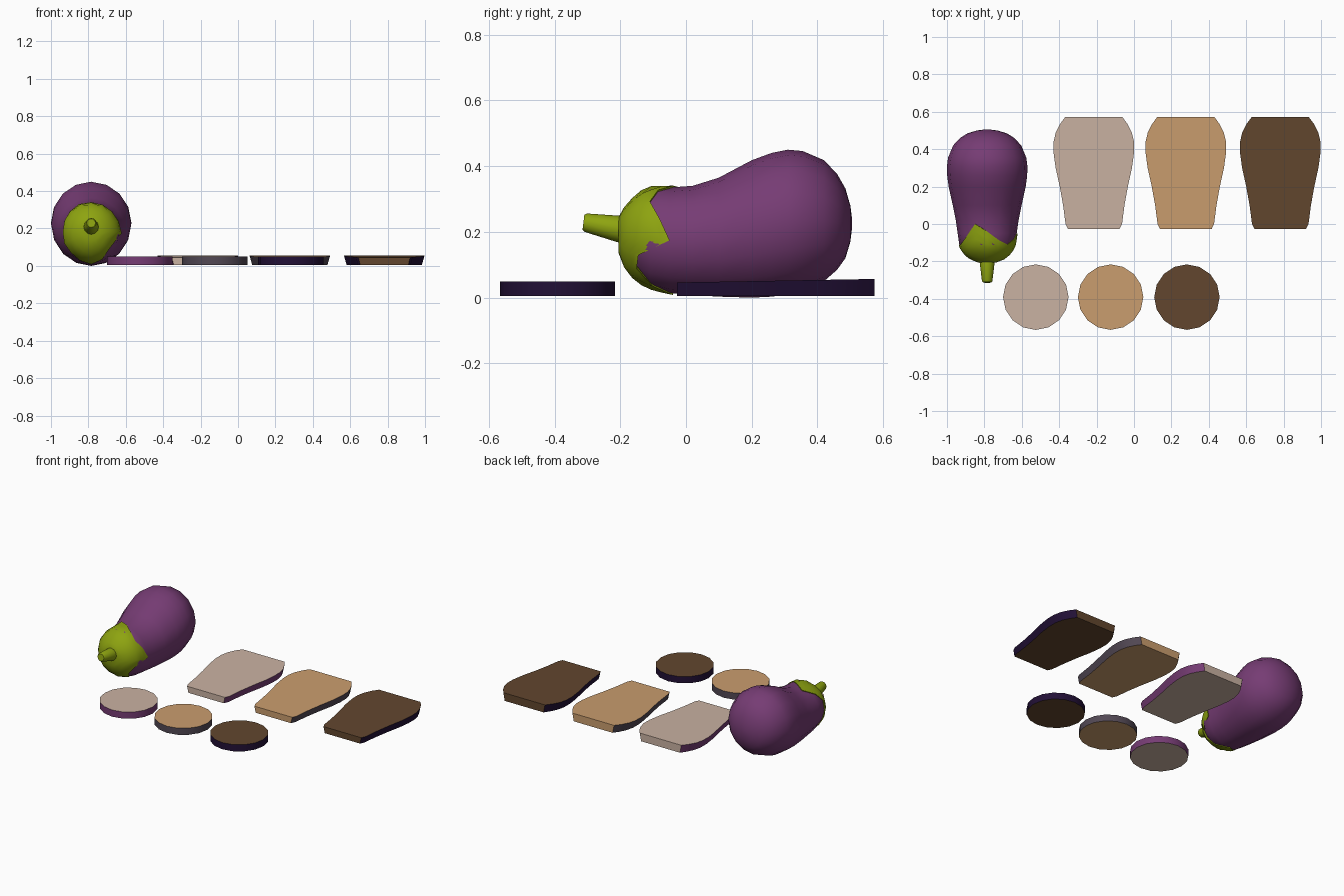
import bpy, bmesh, math

if "Cube" in bpy.data.objects:
    bpy.data.objects.remove(bpy.data.objects["Cube"])

def mat(name, rgb):
    m = bpy.data.materials.new(name)
    lin = [((c / 255 + 0.055) / 1.055) ** 2.4 if c > 10 else c / 255 / 12.92 for c in rgb]
    m.diffuse_color = (*lin, 1)
    m.use_nodes = True
    m.node_tree.nodes["Principled BSDF"].inputs["Base Color"].default_value = m.diffuse_color
    return m

PURPLE = mat("purple_skin", (118, 60, 116))
GREEN = mat("stem_green", (142, 164, 16))
RAW = mat("raw_flesh", (202, 178, 162))
COOKED = mat("cooked_flesh", (202, 157, 110))
BURNT = mat("burnt_flesh", (98, 70, 46))
GREY = mat("cooked_skin", (82, 72, 84))
INDIGO = mat("burnt_skin", (34, 16, 54))

def finish(name, bm, mats, angle=40):
    bmesh.ops.recalc_face_normals(bm, faces=bm.faces[:])
    me = bpy.data.meshes.new(name)
    bm.to_mesh(me)
    bm.free()
    for m in mats:
        me.materials.append(m)
    ob = bpy.data.objects.new(name, me)
    bpy.context.collection.objects.link(ob)
    bpy.ops.object.select_all(action='DESELECT')
    ob.select_set(True)
    bpy.context.view_layer.objects.active = ob
    bpy.ops.object.shade_smooth_by_angle(angle=math.radians(angle))
    return ob

def loft(rings, cap_end=True):
    bm = bmesh.new()
    vs = [[bm.verts.new(p) for p in r] for r in rings]
    n = len(rings[0])
    for a, b in zip(vs, vs[1:]):
        for i in range(n):
            bm.faces.new((a[i], a[(i + 1) % n], b[(i + 1) % n], b[i]))
    bm.faces.new(vs[0])
    if cap_end:
        bm.faces.new(vs[-1])
    return bm

N, CX = 16, -0.785
# fruit profile: y, half width, bottom z, top z
PROFILE = [(-0.205, 0.045, 0.14, 0.24), (-0.19, 0.085, 0.10, 0.268), (-0.17, 0.112, 0.07, 0.292),
           (-0.14, 0.136, 0.045, 0.32), (-0.11, 0.149, 0.03, 0.334), (-0.05, 0.158, 0.014, 0.335),
           (0.02, 0.168, 0.008, 0.34), (0.10, 0.184, 0.003, 0.365), (0.20, 0.206, 0.0, 0.418),
           (0.26, 0.214, 0.003, 0.44), (0.31, 0.215, 0.01, 0.45), (0.355, 0.209, 0.022, 0.446),
           (0.42, 0.182, 0.05, 0.418), (0.46, 0.145, 0.085, 0.376), (0.485, 0.105, 0.12, 0.332),
           (0.50, 0.055, 0.17, 0.28), (0.505, 0.015, 0.21, 0.24)]

def point(y, k, grow):
    for a, b in zip(PROFILE, PROFILE[1:]):
        if y <= b[0]:
            break
    t = (y - a[0]) / (b[0] - a[0])
    w, lo, hi = [p + (q - p) * t for p, q in zip(a[1:], b[1:])]
    ang = 2 * math.pi * k / N
    return (CX + (w + grow) * math.cos(ang), y,
            (lo + hi) / 2 + ((hi - lo) / 2 + grow) * math.sin(ang))

# whole fruit
rows = [(-0.195, -0.01)] + [(p[0], -0.009 if p[0] < -0.12 else 0) for p in PROFILE[1:]]
finish("fruit_body", loft([[point(y, k, g) for k in range(N)] for y, g in rows]), [PURPLE], 60)

# leafy cap with pointed lobes; end position of each strip around the fruit
ENDS = [-0.05, -0.08, -0.11, -0.085, -0.04, 0.0, -0.07, -0.11,
        -0.115, -0.10, -0.11, -0.08, -0.04, -0.10, -0.15, -0.145]
rings = [[point(-0.205 + (ENDS[k] + 0.205) * t, k, 0.005) for k in range(N)]
         for t in (0, 0.1, 0.25, 0.42, 0.6, 0.8, 1)]
rings.append([point(ENDS[k], k, -0.015) for k in range(N)])
finish("leaf_cap", loft(rings, False), [GREEN], 50)

# stem
stem = [(-0.18, 0.041, 0.206), (-0.205, 0.040, 0.209), (-0.305, 0.028, 0.228), (-0.312, 0.023, 0.229)]
finish("stem", loft([[(CX + r * math.cos(2 * math.pi * k / 12), y + 0.12 * r * math.sin(2 * math.pi * k / 12),
                       z + r * math.sin(2 * math.pi * k / 12)) for k in range(12)]
                     for y, r, z in stem]), [GREEN])

# long slices and round slices in three cooking stages
HALF = [(-0.027, 0.138), (0.0, 0.151), (0.1, 0.164), (0.2, 0.182), (0.3, 0.204), (0.38, 0.215),
        (0.44, 0.215), (0.49, 0.203), (0.535, 0.18), (0.573, 0.152)]
OUTLINE = HALF_R = [(w, y) for y, w in HALF] + [(-w, y) for y, w in reversed(HALF)]
STAGES = [("raw", RAW, PURPLE, -0.215, -0.525), ("cooked", COOKED, GREY, 0.277, -0.125),
          ("burnt", BURNT, INDIGO, 0.782, 0.283)]
for name, flesh, skin, lx, rx in STAGES:
    low = [(lx + x * 0.935, y, 0.005) for x, y in OUTLINE]
    top = [(lx + x, y, 0.046 + 0.018 * (y + 0.027)) for x, y in OUTLINE]
    bm = loft([low, top])
    bm.normal_update()
    for f in bm.faces:   # skin only on the curved long sides
        f.material_index = int(abs(f.normal.x) > 0.3)
    finish(name + "_long_slice", bm, [flesh, skin])

    disc = [[(rx + 0.175 * math.cos(2 * math.pi * k / 16), -0.391 + 0.175 * math.sin(2 * math.pi * k / 16), z)
             for k in range(16)] for z in (0.005, 0.049)]
    bm = loft(disc)
    bm.normal_update()
    for f in bm.faces:   # skin around the rim
        f.material_index = int(abs(f.normal.z) < 0.5)
    finish(name + "_round_slice", bm, [flesh, skin])
